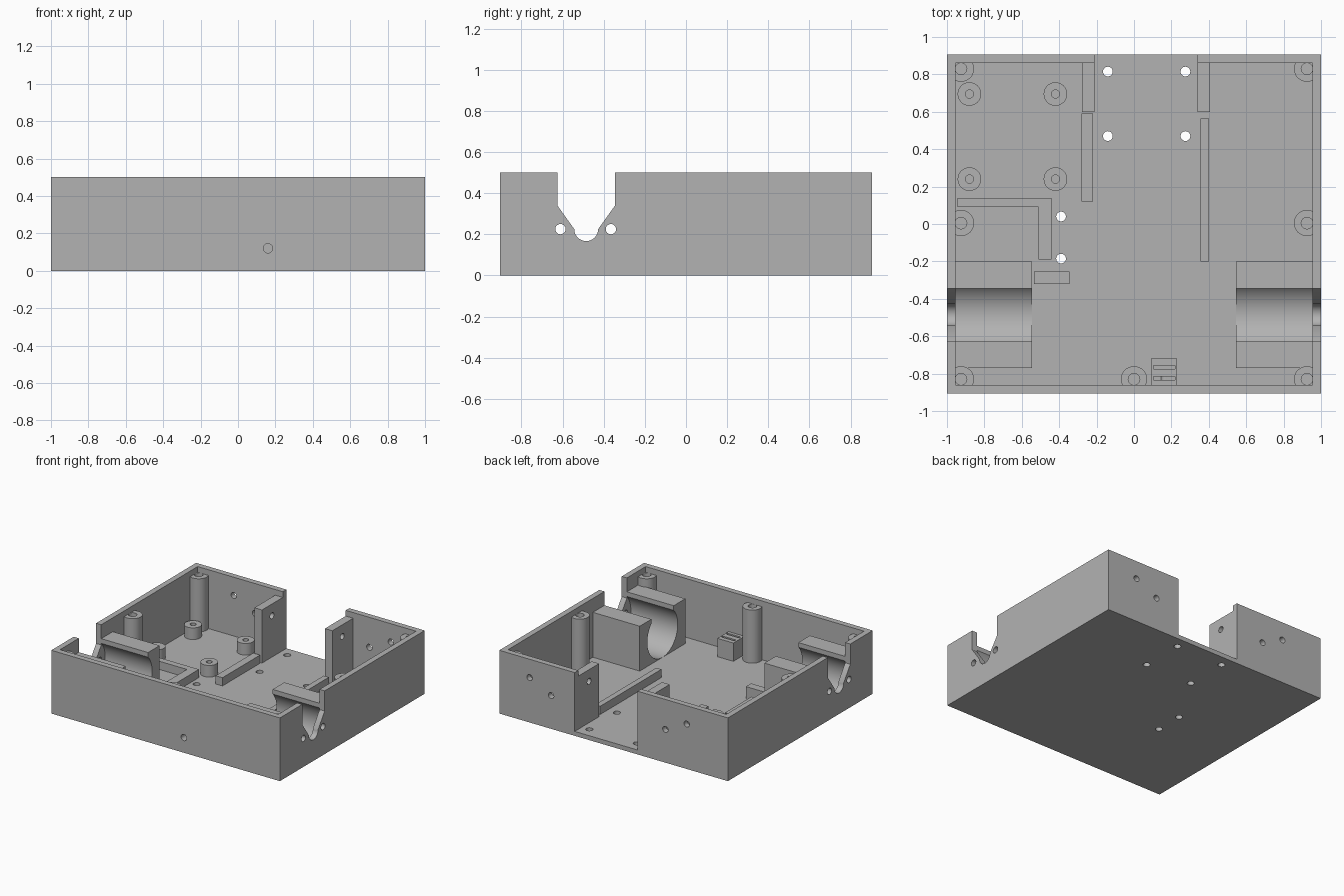
import bpy, bmesh, math
from mathutils import Matrix, Vector

if "Cube" in bpy.data.objects:
    bpy.data.objects.remove(bpy.data.objects["Cube"])

grey = bpy.data.materials.new("mid_grey")
grey.diffuse_color = (0.45, 0.45, 0.45, 1)
grey.use_nodes = True
grey.node_tree.nodes["Principled BSDF"].inputs["Base Color"].default_value = grey.diffuse_color
FLOOR, RIM, TOP = 0.035, 0.455, 0.5


def finish(name, bm):
    bmesh.ops.recalc_face_normals(bm, faces=bm.faces[:])
    me = bpy.data.meshes.new(name)
    bm.to_mesh(me)
    bm.free()
    me.materials.append(grey)
    ob = bpy.data.objects.new(name, me)
    bpy.context.collection.objects.link(ob)
    return ob


def box(name, x0, x1, y0, y1, z0, z1):
    bm = bmesh.new()
    m = Matrix.Translation(((x0 + x1) / 2, (y0 + y1) / 2, (z0 + z1) / 2)) @ \
        Matrix.Diagonal((x1 - x0, y1 - y0, z1 - z0, 1))
    bmesh.ops.create_cube(bm, size=1, matrix=m)
    return finish(name, bm)


def rod(name, a, b, r, n=32):
    """Cylinder from point a to point b."""
    a, b = Vector(a), Vector(b)
    d = b - a
    bm = bmesh.new()
    m = Matrix.Translation((a + b) / 2) @ d.to_track_quat('Z', 'Y').to_matrix().to_4x4()
    bmesh.ops.create_cone(bm, cap_ends=True, segments=n, radius1=r, radius2=r,
                          depth=d.length, matrix=m)
    return finish(name, bm)


def prism_x(name, pts, x0, x1):
    """Extrude a y-z outline along x."""
    bm = bmesh.new()
    f = bm.faces.new([bm.verts.new((x0, y, z)) for y, z in pts])
    g = bmesh.ops.extrude_face_region(bm, geom=[f])
    bmesh.ops.translate(bm, vec=(x1 - x0, 0, 0),
                        verts=[v for v in g['geom'] if isinstance(v, bmesh.types.BMVert)])
    return finish(name, bm)


def cut(ob, *cutters):
    for c in cutters:
        mod = ob.modifiers.new("cut", 'BOOLEAN')
        mod.operation = 'DIFFERENCE'
        mod.solver = 'EXACT'
        mod.object = c
        bpy.context.view_layer.objects.active = ob
        bpy.ops.object.modifier_apply(modifier=mod.name)
        bpy.data.objects.remove(c)
    return ob


# open tray with a gap in the back wall
tray = box("tray", -1, 1, -0.905, 0.905, 0, TOP)
cut(tray, box("c", -0.955, 0.955, -0.86, 0.86, FLOOR, 1),
    box("c", -0.21, 0.34, 0.8, 1.1, FLOOR, 1))

# shaft notches in both side walls
CY, CZ, HALF = -0.485, 0.225, 0.14
notch = [(CY + HALF, 0.7), (CY - HALF, 0.7), (CY - HALF, 0.34)]
notch += [(CY + 0.058 * math.cos(t), CZ + 0.058 * math.sin(t))
          for t in [math.pi + math.pi * i / 16 for i in range(17)]]
notch += [(CY + HALF, 0.34)]
for s in (-1, 1):
    cut(tray, prism_x("c", notch, s * 0.9, s * 1.1))
    for y in (-0.61, -0.365):
        cut(tray, rod("c", (s * 0.9, y, CZ), (s * 1.1, y, CZ), 0.025))

# holes in the back wall, the floor and the front wall
for x, z in ((0.735, 0.355), (0.547, 0.263), (-0.453, 0.263), (-0.64, 0.355)):
    cut(tray, rod("c", (x, 0.8, z), (x, 1, z), 0.024))
for x, y in ((-0.14, 0.815), (0.275, 0.815), (-0.14, 0.47), (0.275, 0.47),
             (-0.39, 0.04), (-0.39, -0.185)):
    cut(tray, rod("c", (x, y, -0.1), (x, y, 0.1), 0.026))
cut(tray, rod("c", (0.16, -1, 0.12), (0.16, -0.8, 0.12), 0.025))

# motor cradles: blocks with a round bore, open at the top
for s, side in ((-1, "left"), (1, "right")):
    xa, xb = sorted((s * 0.545, s * 0.97))
    cradle = box(side + "_motor_cradle", xa, xb, -0.77, -0.2, 0.02, 0.39)
    cut(cradle, rod("c", (s * 0.5, CY, CZ), (s * 1.1, CY, CZ), 0.19, 64),
        box("c", xa - 0.1, xb + 0.1, CY - HALF, CY + HALF, CZ, 1))

# lid screw posts
for x, y in ((-0.925, 0.83), (0.925, 0.83), (-0.925, 0.005), (0.925, 0.005),
             (-0.925, -0.83), (0.925, -0.83), (0, -0.83)):
    cut(rod("lid_post", (x, y, 0.01), (x, y, RIM), 0.07),
        rod("c", (x, y, 0.15), (x, y, 0.6), 0.031))

# circuit board standoffs
for x in (-0.88, -0.42):
    for y in (0.24, 0.695):
        cut(rod("board_standoff", (x, y, 0.01), (x, y, 0.127), 0.063),
            rod("c", (x, y, FLOOR), (x, y, 0.3), 0.022))

# cheek plates beside the back opening
for name, x0, x1 in (("left_cheek", -0.277, -0.21), ("right_cheek", 0.34, 0.405)):
    plate = box(name, x0, x1, 0.6, 0.88, 0.01, RIM)
    cut(plate, rod("c", (x0 - 0.1, 0.725, 0.362), (x1 + 0.1, 0.725, 0.362), 0.024))

# locating ribs on the floor
box("left_rail", -0.28, -0.22, 0.12, 0.59, 0.01, 0.1)
box("right_rail", 0.355, 0.4, -0.2, 0.565, 0.01, 0.1)
box("battery_rib_long", -0.945, -0.44, 0.09, 0.14, 0.01, 0.1)
box("battery_rib_short", -0.51, -0.44, -0.19, 0.1, 0.01, 0.1)
box("battery_stop", -0.535, -0.345, -0.32, -0.255, 0.01, 0.13)

# slotted sensor holder behind the front hole
holder = box("sensor_holder", 0.09, 0.23, -0.88, -0.72, 0.01, 0.18)
cut(holder, rod("c", (0.16, -1, 0.12), (0.16, -0.8, 0.12), 0.025))
for y in (-0.765, -0.825):
    cut(holder, box("c", 0.105, 0.22, y - 0.009, y + 0.009, 0.1, 0.3))

# smooth round surfaces, keep edges sharp
bpy.ops.object.select_all(action='SELECT')
bpy.context.view_layer.objects.active = tray
bpy.ops.object.shade_smooth_by_angle(angle=math.radians(30))
